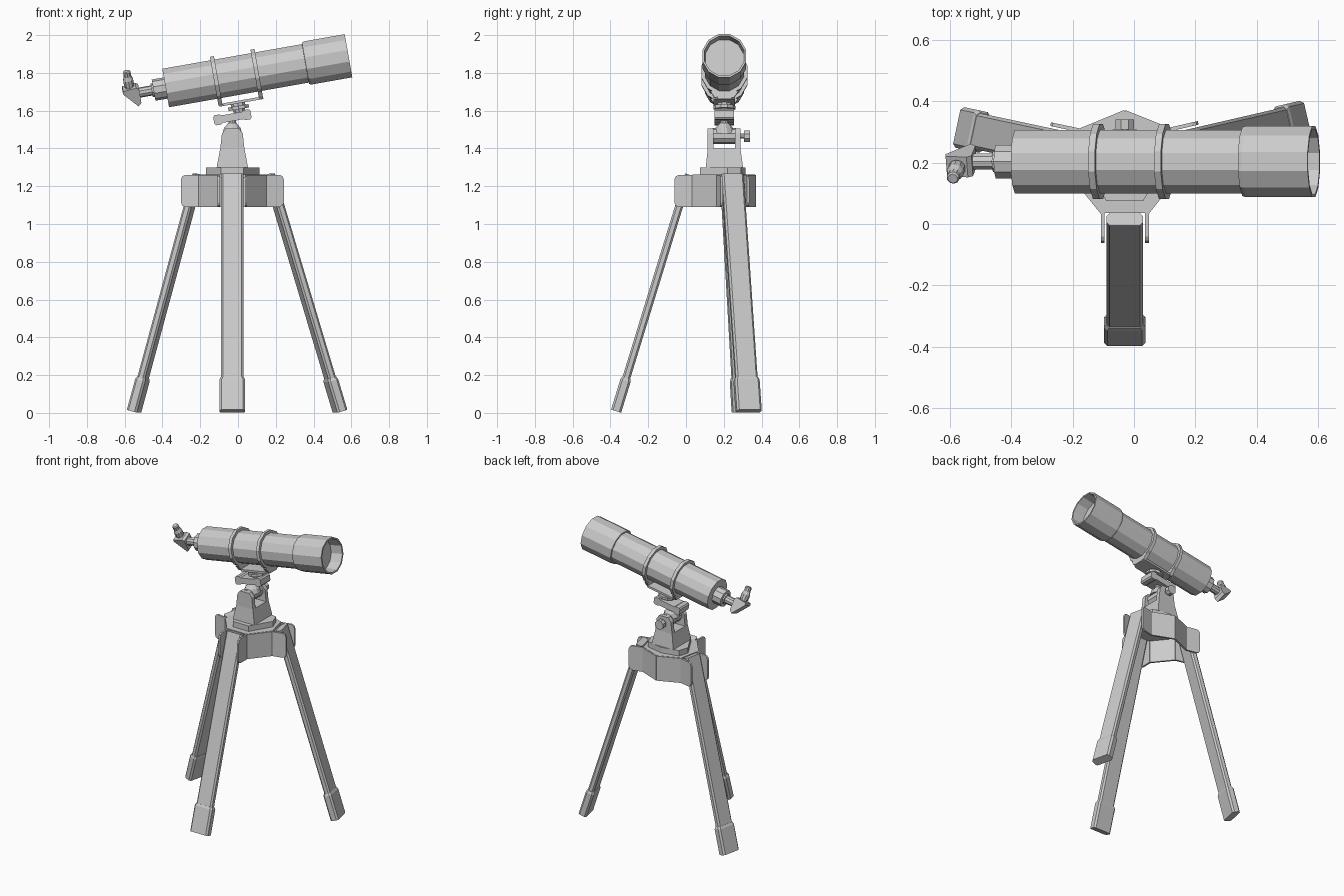
import bpy, bmesh
from math import cos, sin, pi, radians
from mathutils import Matrix, Vector

if "Cube" in bpy.data.objects:
    bpy.data.objects.remove(bpy.data.objects["Cube"])

CX, CY = -0.03, 0.20          # tripod axis
Z = Vector((0, 0, 1))


def finish(name, bm):
    bmesh.ops.recalc_face_normals(bm, faces=bm.faces[:])
    me = bpy.data.meshes.new(name)
    bm.to_mesh(me)
    bm.free()
    ob = bpy.data.objects.new(name, me)
    bpy.context.collection.objects.link(ob)
    return ob


def frame(o, x, y, z):
    m = Matrix((x, y, z)).transposed().to_4x4()
    m.translation = o
    return m


def loft(name, loops, m=Matrix(), cap=True):
    """Bridge equal-length point loops into a skin."""
    bm = bmesh.new()
    rows = [[bm.verts.new(m @ Vector(p)) for p in lp] for lp in loops]
    n = len(rows[0])
    for a, b in zip(rows, rows[1:]):
        for i in range(n):
            j = (i + 1) % n
            bm.faces.new((a[i], a[j], b[j], b[i]))
    if cap:
        bm.faces.new(rows[0])
        bm.faces.new(rows[-1])
    return finish(name, bm)


def prism(name, pts, z0, z1, m=Matrix()):
    return loft(name, [[(x, y, z) for x, y in pts] for z in (z0, z1)], m)


def lathe(name, prof, m, n=12):
    """prof = (distance along local x, radius)."""
    return loft(name, [[(u, r * cos(2 * pi * (i + .5) / n), r * sin(2 * pi * (i + .5) / n))
                        for i in range(n)] for u, r in prof], m)


def octo(w, h, c):
    w, h = w / 2, h / 2
    return [(-w, -h + c), (-w + c, -h), (w - c, -h), (w, -h + c),
            (w, h - c), (w - c, h), (-w + c, h), (-w, h - c)]


def box(x0, x1, y0, y1):
    return [(x0, y0), (x1, y0), (x1, y1), (x0, y1)]


# Legs with feet, and the clamp ears beside each one
OFF = 0.072
joints = []
ear = [(.16, 1.09), (.24, 1.09), (.255, 1.098), (.262, 1.115),
       (.262, 1.235), (.255, 1.252), (.24, 1.26), (.16, 1.26)]
for name, ang, rf, rt in (("front", -90, .57, .185), ("right", 13, .585, .20),
                          ("left", 168, .532, .185)):
    d = Vector((cos(radians(ang)), sin(radians(ang)), 0))
    s = Z.cross(d)
    c = Vector((CX, CY, 0))
    foot, top = c + d * rf + Z * .009, c + d * rt + Z * 1.262
    ax = (top - foot).normalized()
    length = (top - foot).length
    m = frame(foot, s, ax.cross(s), ax)
    prism(name + "_leg", octo(.118, .042, .01), .17, length, m)
    loft(name + "_foot", [[(x, y, z) for x, y in octo(w, h, .011)]
                          for z, w, h in ((0, .135, .056), (.17, .135, .056), (.185, .122, .046))], m)
    for k, side in ((-1, "a"), (1, "b")):
        prism(f"{name}_ear_{side}", ear, -.006, .006, frame(c + s * OFF * k, d, Z, d.cross(Z)))
        joints.append((c + d * .165 + s * OFF * k).to_2d())

# Hub walls joining the ears
back = Vector((CX, .365))
for i, (p, q) in enumerate(((joints[1], joints[2]), (joints[3], back),
                            (back, joints[4]), (joints[5], joints[0]))):
    t = (q - p).normalized()
    nrm = Vector((t.y, -t.x)) * .006
    prism(f"hub_wall_{i}", [p - nrm, p + nrm, q + nrm, q - nrm], 1.09, 1.26)
prism("hub_top", joints[:4] + [back] + joints[4:], 1.245, 1.262)
prism("hub_plate", [(-.17, .22), (-.09, .075), (.03, .075), (.115, .22),
                    (.09, .29), (-.03, .315), (-.15, .29)], 1.262, 1.30)

# Fork head
loft("fork_base", [[(x, y, z) for x, y in box(CX - w, CX + w, y0, y1)]
                   for z, w, y0, y1 in ((1.30, .083, .105, .302), (1.40, .064, .115, .288))])
cheek = [(-.064, 1.40), (.064, 1.40), (.055, 1.48), (.035, 1.505), (-.035, 1.505), (-.055, 1.48)]
for name, y0, y1 in (("fork_cheek_front", .115, .145), ("fork_cheek_back", .26, .288)):
    prism(name, cheek, -y1, -y0, frame(Vector((CX, 0, 0)), Vector((1, 0, 0)), Z, Vector((0, -1, 0))))
YAX = frame(Vector((CX, 0, 1.465)), Vector((0, 1, 0)), Vector((-1, 0, 0)), Z)
lathe("tilt_barrel", [(.14, .042), (.265, .042)], YAX, 10)
lathe("tilt_bolt", [(.28, .014), (.308, .014), (.308, .032), (.34, .032)], YAX, 8)
UP = frame(Vector((CX, .202, 0)), Z, Vector((1, 0, 0)), Vector((0, 1, 0)))
lathe("head_neck", [(1.48, .055), (1.51, .045), (1.535, .022), (1.56, .02)], UP, 10)

# Telescope frame: local x runs along the tube, tilted up 10 degrees
T = Matrix.Translation((-.383, .203, 1.72)) @ Matrix.Rotation(radians(-10), 4, 'Y')


def across(u, v):
    """Local x along the tube, y upward, extrusion toward the front."""
    return T @ frame(Vector((u, 0, v)), Vector((1, 0, 0)), Z, Vector((0, -1, 0)))


def upright(u):
    return T @ frame(Vector((u, 0, 0)), Z, Vector((1, 0, 0)), Vector((0, 1, 0)))


# Tilting bar, lock knob and saddle
bar = [(-.10, -.018), (-.092, -.027), (-.065, -.027), (-.055, -.02), (.055, -.02), (.065, -.027),
       (.092, -.027), (.10, -.018)]
bar += [(x, -y) for x, y in reversed(bar)]
prism("tilt_bar", bar, -.052, .052, across(.321, -.214))
lathe("lock_knob", [(-.20, .03), (-.178, .034), (-.178, .058), (-.16, .058), (-.16, .04), (-.14, .04)],
      upright(.362), 10)
prism("saddle_plate", octo(.235, .115, .02), -.147, -.133, T @ Matrix.Translation((.382, 0, 0)))

# Tube rings and their feet
for name, u in (("rear", .27), ("front", .488)):
    lathe(name + "_ring", [(u - .011, .10), (u - .011, .126), (u + .011, .126), (u + .011, .10)], T)
    loft(name + "_ring_foot", [[(x, y, z) for x, y in box(u - .011, u + .011, -w, w)]
                               for z, w in ((-.14, .05), (-.105, .075))], T)

# Main tube with focuser, and open dew hood with recessed lens
lathe("main_tube", [(-.0, .07), (0, .107), (.76, .107)], T)
lathe("dew_hood", [(.75, .10), (.752, .116), (.765, .12), (.983, .12), (.983, .109),
                   (.90, .104)], T)
lathe("focuser", [(-.065, .045), (-.065, .057), (.01, .057)], T, 10)
lathe("draw_tube", [(-.155, .027), (-.075, .027), (-.075, .036), (-.06, .036)], T, 10)

# Diagonal and eyepiece, rolled toward the front about the tube axis
D = T @ Matrix.Rotation(radians(24), 4, 'X')
prism("diagonal", [(-.14, -.045), (-.14, .035), (-.155, .045), (-.225, .038), (-.228, .022),
                   (-.158, -.062)], -.036, .036,
      D @ frame(Vector((0, 0, 0)), Vector((1, 0, 0)), Z, Vector((0, -1, 0))))
lathe("eyepiece", [(.03, .022), (.05, .022), (.05, .028), (.085, .028), (.105, .021), (.13, .021),
                   (.136, .016)],
      D @ frame(Vector((-.188, 0, 0)), Z, Vector((1, 0, 0)), Vector((0, 1, 0))), 10)
